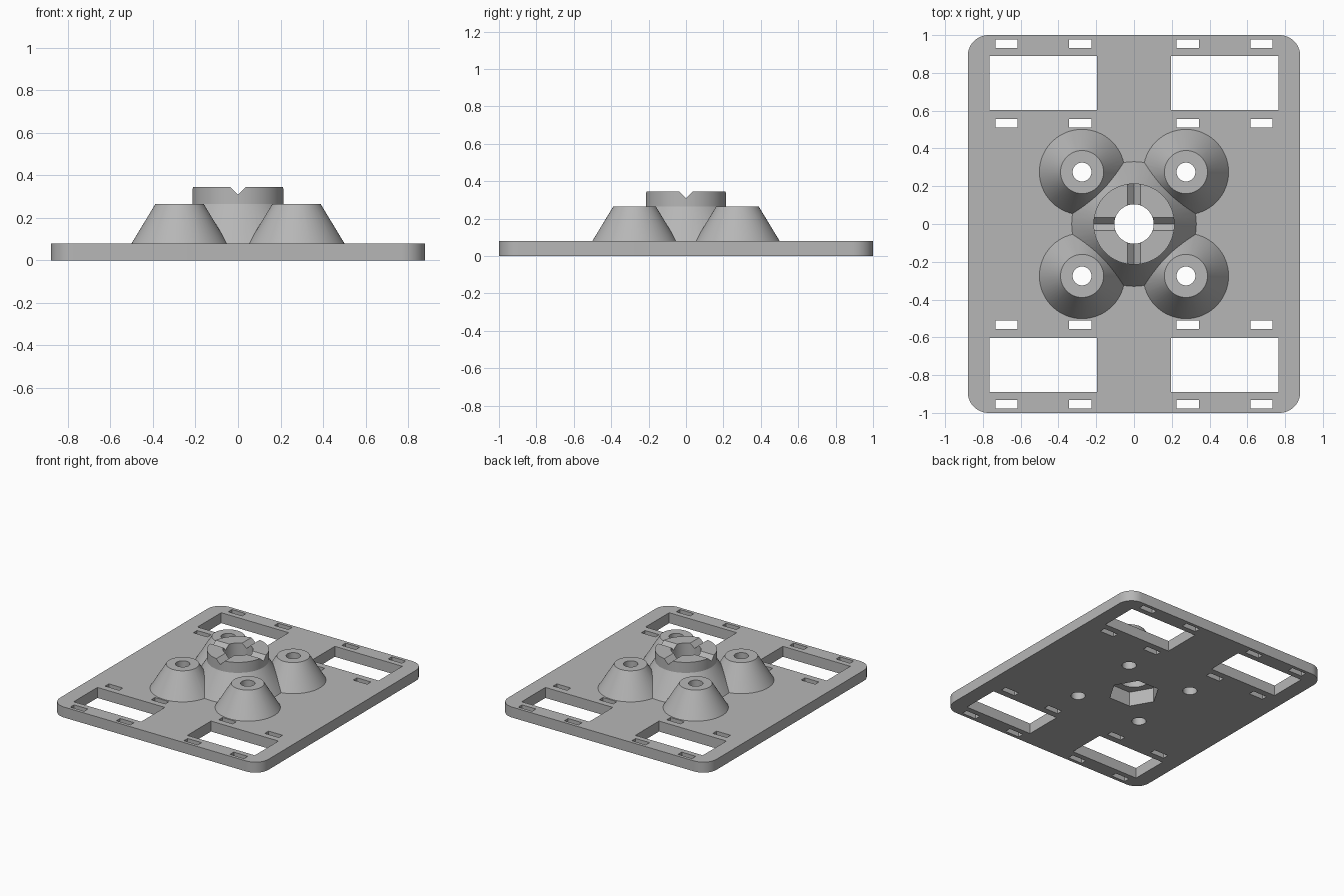
import bpy, bmesh, math
from mathutils import Matrix

cube = bpy.data.objects.get("Cube")
if cube:
    bpy.data.objects.remove(cube, do_unlink=True)

grey = bpy.data.materials.new("plain_grey")
grey.use_nodes = True
colour = (0.47, 0.47, 0.47, 1)
grey.diffuse_color = colour
grey.node_tree.nodes["Principled BSDF"].inputs["Base Color"].default_value = colour

PLATE_T, BOSS_TOP, TOP = 0.08, 0.265, 0.345
SIGNS = [(sx, sy) for sx in (-1, 1) for sy in (-1, 1)]


def finish(name, bm):
    bmesh.ops.recalc_face_normals(bm, faces=bm.faces)
    mesh = bpy.data.meshes.new(name)
    bm.to_mesh(mesh)
    bm.free()
    mesh.materials.append(grey)
    obj = bpy.data.objects.new(name, mesh)
    bpy.context.collection.objects.link(obj)
    return obj


def lathe(name, profile, x=0, y=0, sides=64, turn=0):
    """Closed solid of revolution from (radius, height) pairs."""
    bm = bmesh.new()
    rings = []
    for r, z in profile:
        angles = [turn + math.tau * i / sides for i in range(sides)]
        rings.append([bm.verts.new((x + r * math.cos(a), y + r * math.sin(a), z)) for a in angles])
    for low, high in zip(rings, rings[1:]):
        for i in range(sides):
            j = (i + 1) % sides
            bm.faces.new((low[i], low[j], high[j], high[i]))
    bm.faces.new(rings[0])
    bm.faces.new(rings[-1])
    return finish(name, bm)


def boxes(name, items):
    """Through-cut boxes given as (x, y, width, depth)."""
    bm = bmesh.new()
    for x, y, w, d in items:
        matrix = Matrix.Translation((x, y, PLATE_T / 2)) @ Matrix.Diagonal((w, d, 0.3, 1))
        bmesh.ops.create_cube(bm, size=1, matrix=matrix)
    return finish(name, bm)


def combine(target, tool, operation):
    tool.hide_render = True
    mod = target.modifiers.new(tool.name, "BOOLEAN")
    mod.operation, mod.object, mod.solver = operation, tool, "EXACT"
    bpy.context.view_layer.objects.active = target
    bpy.ops.object.modifier_apply(modifier=mod.name)
    bpy.data.objects.remove(tool, do_unlink=True)


# Base plate with rounded corners
bm = bmesh.new()
radius, outline = 0.11, []
for k, (sx, sy) in enumerate([(1, 1), (-1, 1), (-1, -1), (1, -1)]):
    for i in range(13):
        a = math.pi / 2 * (k + i / 12)
        outline.append(bm.verts.new((sx * (0.88 - radius) + radius * math.cos(a),
                                     sy * (1 - radius) + radius * math.sin(a), 0)))
face = bm.faces.new(outline)
top = bmesh.ops.extrude_face_region(bm, geom=[face])["geom"]
bmesh.ops.translate(bm, vec=(0, 0, PLATE_T), verts=[v for v in top if isinstance(v, bmesh.types.BMVert)])
plate = finish("mounting_plate", bm)

# Rectangular windows and strap slots
windows = [(sx * 0.48, sy * 0.747, 0.57, 0.286) for sx, sy in SIGNS]
slots = [(sx * x, sy * y, 0.118, 0.045)
         for sx, sy in SIGNS for x in (0.285, 0.675) for y in (0.533, 0.953)]
combine(plate, boxes("window_and_slot_cutter", windows + slots), "DIFFERENCE")

# Central tapered hub with collar
hub = lathe("hub", [(0.33, 0.03), (0.33, PLATE_T), (0.215, BOSS_TOP), (0.215, TOP)])
combine(plate, hub, "UNION")

# Four tapered screw bosses
for sx, sy in SIGNS:
    boss = lathe("screw_boss", [(0.226, 0.03), (0.226, PLATE_T), (0.114, BOSS_TOP)],
                 sx * 0.275, sy * 0.275)
    combine(plate, boss, "UNION")

# Screw holes, centre bore and hexagonal pocket underneath
for sx, sy in SIGNS:
    hole = lathe("screw_hole_cutter", [(0.05, -0.1), (0.05, 0.5)], sx * 0.275, sy * 0.275, 32)
    combine(plate, hole, "DIFFERENCE")
combine(plate, lathe("bore_cutter", [(0.104, -0.1), (0.104, 0.5)]), "DIFFERENCE")
combine(plate, lathe("hex_pocket_cutter", [(0.178, -0.1), (0.178, 0.11)], sides=6), "DIFFERENCE")

# Crossed V grooves in the collar
for axis in "XY":
    bm = bmesh.new()
    bmesh.ops.create_cone(bm, cap_ends=True, segments=4, radius1=0.035, radius2=0.035, depth=0.6)
    bmesh.ops.rotate(bm, verts=bm.verts, matrix=Matrix.Rotation(math.pi / 2, 3, axis))
    bmesh.ops.translate(bm, verts=bm.verts, vec=(0, 0, TOP))
    combine(plate, finish("groove_cutter", bm), "DIFFERENCE")

# Smooth round walls, crisp edges
bpy.ops.object.select_all(action="DESELECT")
plate.select_set(True)
bpy.context.view_layer.objects.active = plate
bpy.ops.object.shade_smooth_by_angle(angle=math.radians(25))
